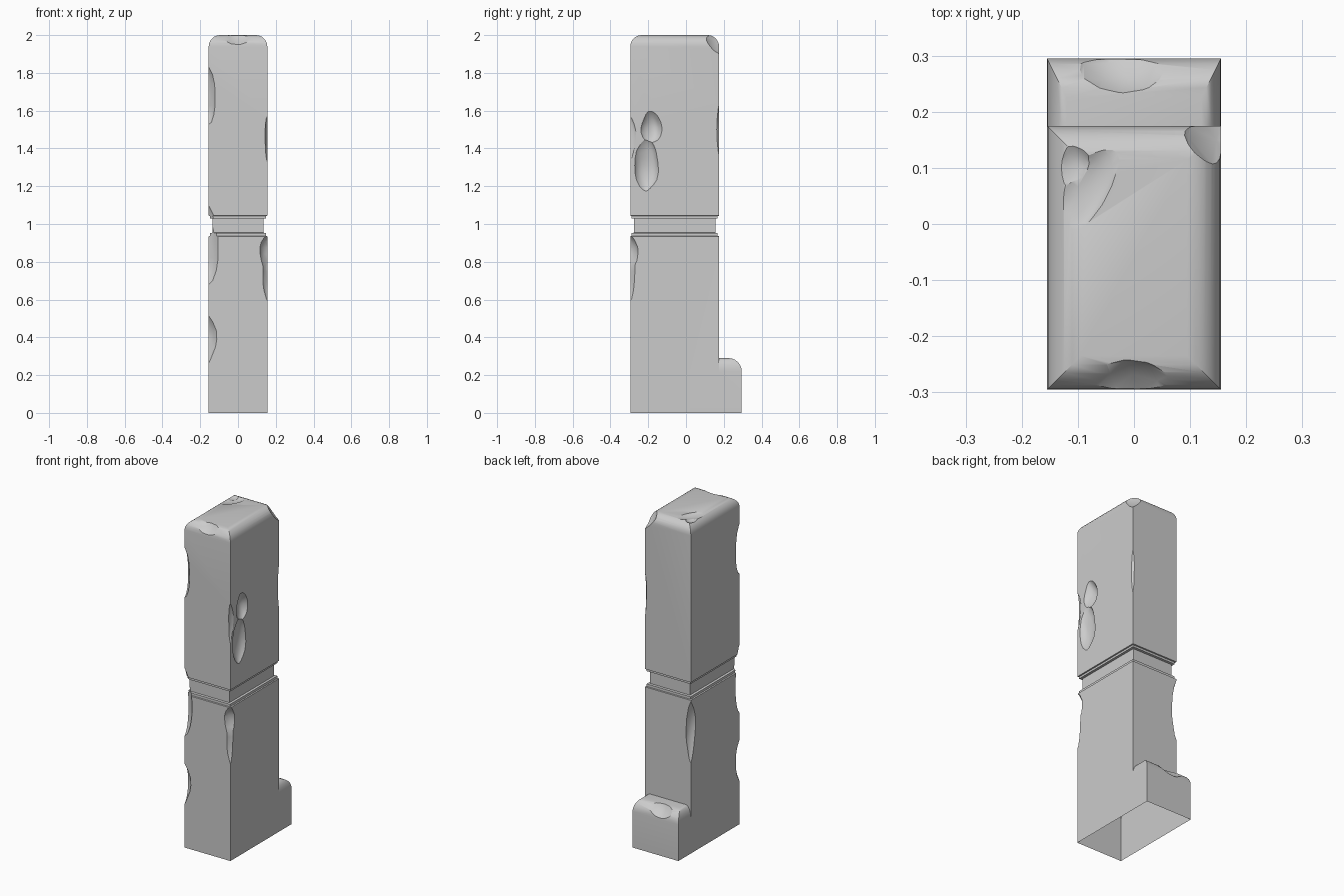
import bpy, bmesh, math, random
from mathutils import Vector, Matrix

if "Cube" in bpy.data.objects:
    bpy.data.objects.remove(bpy.data.objects["Cube"])

random.seed(4)
scene = bpy.context.scene


def add_object(name, bm):
    bmesh.ops.recalc_face_normals(bm, faces=bm.faces[:])
    mesh = bpy.data.meshes.new(name)
    bm.to_mesh(mesh)
    bm.free()
    obj = bpy.data.objects.new(name, mesh)
    scene.collection.objects.link(obj)
    return obj


def loft(name, x, y0, y1, rings, x_factor=1.0):
    """Stack of rectangles, each ring = (inset, z)."""
    bm = bmesh.new()
    loops = []
    for d, z in rings:
        a = x - d * x_factor
        loops.append([bm.verts.new(p) for p in (
            (-a, y0 + d, z), (a, y0 + d, z), (a, y1 - d, z), (-a, y1 - d, z))])
    for lo, hi in zip(loops, loops[1:]):
        for i in range(4):
            j = (i + 1) % 4
            bm.faces.new((lo[i], lo[j], hi[j], hi[i]))
    bm.faces.new(loops[0])
    bm.faces.new(loops[-1])
    return add_object(name, bm)


def round_over(r, top, n=6):
    return [(r * (1 - math.cos(t)), top - r + r * math.sin(t))
            for t in (i * math.pi / 2 / n for i in range(n + 1))]


def chip(pos, out, dims, turn=0, noise=0.06):
    """Rough ellipsoid that bites dims deep into a face, edge or corner."""
    k = sum(abs(o) for o in out)
    centre = Vector(p + o * d for p, o, d in zip(pos, out, dims))
    radii = [d * math.sqrt(k + 3) if o else d * math.sqrt((k + 3) / 3)
             for o, d in zip(out, dims)]
    bm = bmesh.new()
    bmesh.ops.create_icosphere(bm, subdivisions=3, radius=1)
    phase = [random.uniform(0, 6.28) for _ in range(3)]
    for v in bm.verts:
        c = v.co
        wave = sum(math.sin(5 * c[i] + 3 * c[(i + 1) % 3] + phase[i]) for i in range(3))
        v.co = c * (1 + noise * wave / 2)
    bm.transform(Matrix.Translation(centre) @ Matrix.Rotation(turn, 4, 'Z')
                 @ Matrix.Diagonal((*radii, 1)))
    return add_object("chip_cutter", bm)


# Shaft with the belt groove and rounded top
W, F, B = 0.155, -0.295, 0.175
pillar = loft("stone_pillar", W, F, B, [
    (0, 0), (0, 0.935), (0.007, 0.937), (0.007, 0.952), (0.02, 0.954),
    (0.02, 1.028), (0.007, 1.03), (0.007, 1.042), (0, 1.044)] + round_over(0.06, 2.0))

# Foot block at the back
foot = loft("foot_block", W, 0.0, 0.295, [(0, 0)] + round_over(0.07, 0.29), 0.5)

# Chips in edges, faces and corners
cutters = [
    chip((-W, F, 1.68), (-1, -1, 0), (0.034, 0.04, 0.16)),
    chip((-W, F, 0.89), (-1, -1, 0), (0.052, 0.045, 0.22)),
    chip((-W, F, 0.39), (-1, -1, 0), (0.042, 0.04, 0.13)),
    chip((W, F, 0.84), (1, -1, 0), (0.045, 0.036, 0.1)),
    chip((W, F, 0.75), (1, -1, 0), (0.028, 0.026, 0.15)),
    chip((-W, B, 0.75), (-1, 1, 0), (0.03, 0.045, 0.19)),
    chip((W, B, 1.5), (1, 1, 0), (0.012, 0.012, 0.13)),
    chip((W, -0.21, 1.31), (1, 0, 0), (0.032, 0.065, 0.13)),
    chip((W, -0.18, 1.51), (1, 0, 0), (0.03, 0.055, 0.085)),
    chip((W, F, 1.45), (1, -1, 0), (0.012, 0.03, 0.12)),
    chip((W, B, 2.0), (1, 1, 1), (0.085, 0.085, 0.1), noise=0.02),
    chip((-0.09, 0.06, 2.0), (0, 0, 1), (0.04, 0.1, 0.012), -0.6),
    chip((-0.11, 0.1, 2.0), (0, 0, 1), (0.04, 0.045, 0.014)),
    chip((-0.01, F, 2.0), (0, -1, 1), (0.11, 0.052, 0.052), noise=0.03),
    chip((-0.02, 0.295, 0.29), (0, 1, 1), (0.12, 0.063, 0.063), noise=0.03),
]
for tool, op in [(foot, 'UNION')] + [(c, 'DIFFERENCE') for c in cutters]:
    mod = pillar.modifiers.new(op.lower(), 'BOOLEAN')
    mod.operation, mod.solver, mod.object = op, 'EXACT', tool
    tool.hide_render = True

# Bake the cuts and remove the helpers
mesh = bpy.data.meshes.new_from_object(
    pillar.evaluated_get(bpy.context.evaluated_depsgraph_get()))
pillar.modifiers.clear()
pillar.data = mesh
for tool in [foot] + cutters:
    bpy.data.objects.remove(tool)

# Open underside
bm = bmesh.new()
bm.from_mesh(mesh)
bmesh.ops.delete(bm, geom=[f for f in bm.faces if all(v.co.z < 0.001 for v in f.verts)],
                 context='FACES')
bm.to_mesh(mesh)
bm.free()
for p in mesh.polygons:
    p.use_smooth = True
mesh.set_sharp_from_angle(angle=math.radians(30))
